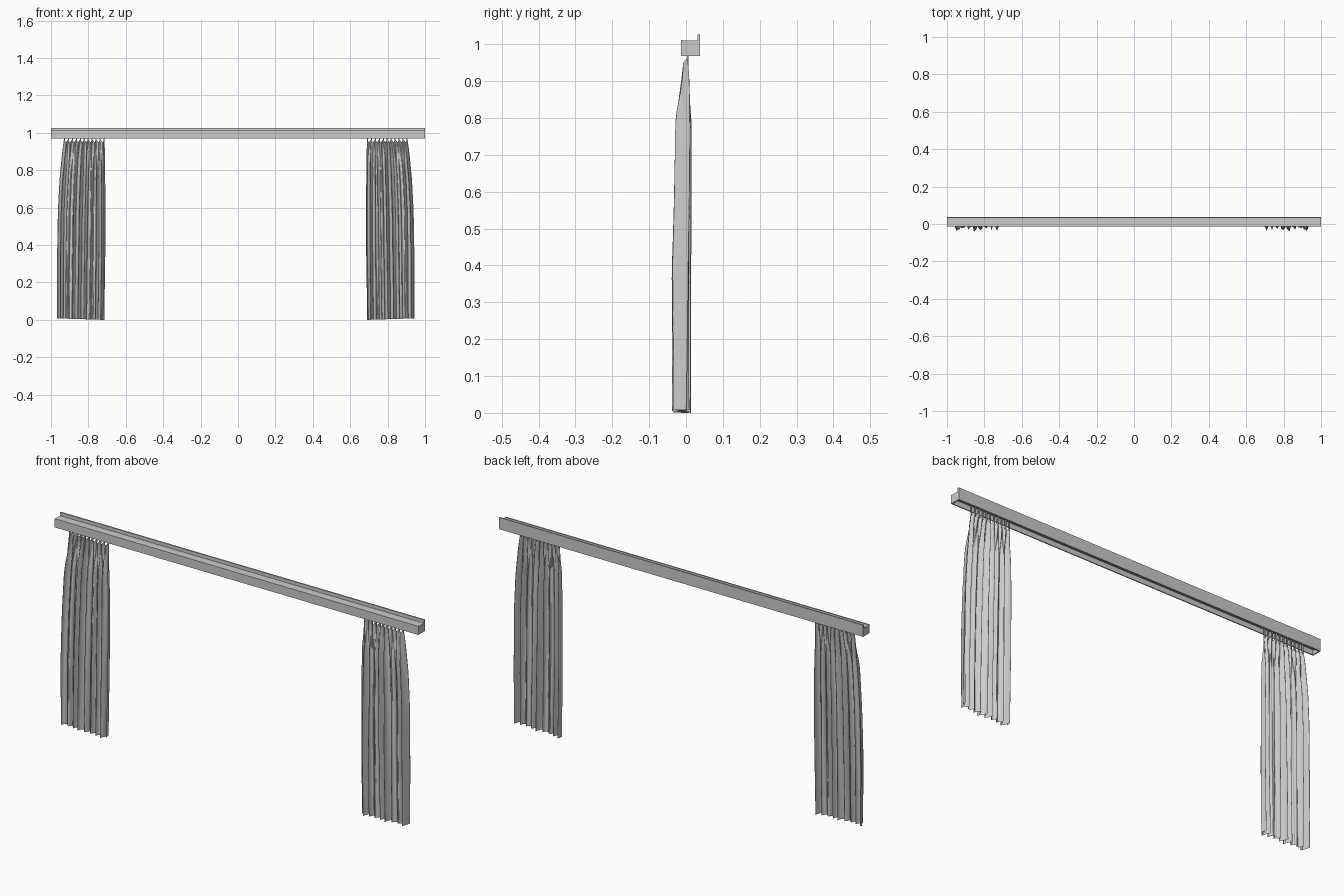
import bpy, bmesh, math

if "Cube" in bpy.data.objects:
    bpy.data.objects.remove(bpy.data.objects["Cube"])

MIRROR_X = -0.012      # the two curtains mirror about this line
LEFT, RIGHT = -0.93, -0.714
HOOKS = 11


def make_object(name, bm):
    mesh = bpy.data.meshes.new(name)
    bm.to_mesh(mesh)
    bm.free()
    obj = bpy.data.objects.new(name, mesh)
    bpy.context.collection.objects.link(obj)
    return obj


def add_box(bm, lo, hi):
    verts = bmesh.ops.create_cube(bm, size=1)["verts"]
    for v in verts:
        v.co = [(a + b) / 2 + c * (b - a) for a, b, c in zip(lo, hi, v.co)]


def box(name, lo, hi):
    bm = bmesh.new()
    add_box(bm, lo, hi)
    return make_object(name, bm)


def lerp_keys(keys, t):
    for (a, va), (b, vb) in zip(keys, keys[1:]):
        if t <= b:
            s = (t - a) / (b - a)
            return va + (vb - va) * s
    return keys[-1][1]


# Pelmet: boards around a channel that is open underneath
box("front_board", (-1, -0.013, 0.969), (1, -0.008, 1.012))
box("back_board", (-1, 0.031, 0.969), (1, 0.038, 1.027))
box("top_board", (-1, -0.008, 1.003), (1, 0.031, 1.010))
for name, x in (("left_end_cap", -1), ("right_end_cap", 0.994)):
    box(name, (x, -0.008, 0.969), (x + 0.006, 0.031, 1.003))
box("curtain_track", (-0.994, -0.001, 0.988), (0.994, 0.011, 1.003))

# Curtain shape by height t: 0 at the top, 1 at the hem
OUTER = [(0, -0.931), (0.08, -0.941), (0.22, -0.954), (0.4, -0.963), (0.7, -0.968), (1, -0.969)]
INNER = [(0, -0.713), (0.3, -0.709), (0.6, -0.709), (1, -0.715)]
FRONT = [(0, -0.010), (0.05, -0.016), (0.17, -0.029), (0.4, -0.033), (0.6, -0.039), (1, -0.039)]
BACK = [(0, 0.008), (0.06, 0.013), (0.2, 0.016), (0.6, 0.014), (1, 0.013)]
FOLDS = 8.5


def curtain_point(u, t):
    # uneven folds that fade into hook pleats near the top
    p = 2 * math.pi * FOLDS * u + 0.8 * math.sin(5.3 * u + 1.0) + 0.25 * math.sin(3 * t + 9 * u)
    soft = 0.68 + 0.32 * math.sin(13 * u + 1.2 + 0.4 * t)
    fold = max(-1, min(1, 0.9 * math.sin(p) * soft + 0.15 * math.sin(2.3 * p + 2 * t)))
    pleat = math.cos(2 * math.pi * (HOOKS - 1) * u)
    w = min(1, t / 0.15)
    f = fold * w + 0.7 * pleat * (1 - w)
    lo, hi = lerp_keys(FRONT, t), lerp_keys(BACK, t)
    y = (lo + hi) / 2 + f * (hi - lo) / 2
    a, b = lerp_keys(OUTER, t), lerp_keys(INNER, t)
    edge = min(1, u * 12, (1 - u) * 12)
    x = a + (b - a) * u + 0.0042 * math.sin(2 * p) * w * soft * edge
    top = 0.957 + 0.006 * pleat
    hem = 0.008 * (1 - u)
    return x, y, top + (hem - top) * t


def curtain(name, side):
    cols, rows = 200, 24
    bm = bmesh.new()
    grid = []
    for j in range(rows + 1):
        t = (j / rows) ** 1.4
        line = []
        for i in range(cols + 1):
            x, y, z = curtain_point(i / cols, t)
            if side > 0:
                x = 2 * MIRROR_X - x
            line.append(bm.verts.new((x, y, z)))
        grid.append(line)
    for j in range(rows):
        for i in range(cols):
            quad = [grid[j][i], grid[j + 1][i], grid[j + 1][i + 1], grid[j][i + 1]]
            bm.faces.new(quad if side < 0 else quad[::-1]).smooth = True
    return make_object(name, bm)


def hooks(name, side):
    bm = bmesh.new()
    for i in range(HOOKS):
        u = 0.015 + 0.97 * i / (HOOKS - 1)
        x = LEFT + (RIGHT - LEFT) * u
        if side > 0:
            x = 2 * MIRROR_X - x
        add_box(bm, (x - 0.003, 0.003, 0.945), (x + 0.003, 0.007, 0.989))
    return make_object(name, bm)


# Left and right curtains with their hooks
for label, side in (("left", -1), ("right", 1)):
    curtain(label + "_curtain", side)
    hooks(label + "_curtain_hooks", side)
